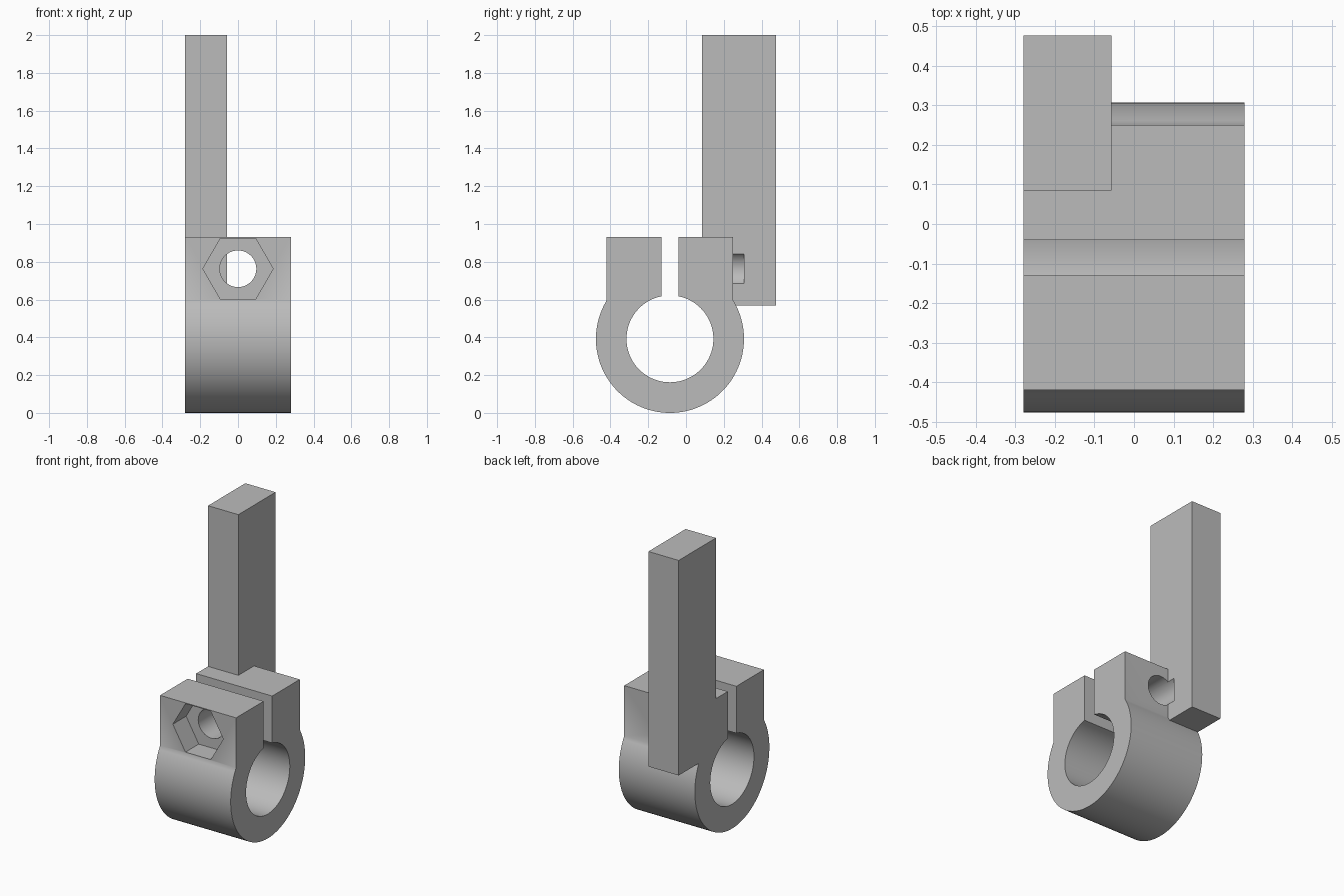
import bpy
import bmesh
from math import sin, cos, asin, pi
from mathutils import Matrix, Vector

cube = bpy.data.objects.get("Cube")
if cube:
    bpy.data.objects.remove(cube, do_unlink=True)

grey = bpy.data.materials.new("plain grey")
grey.use_nodes = True
grey.diffuse_color = (0.5, 0.5, 0.5, 1)
grey.node_tree.nodes["Principled BSDF"].inputs["Base Color"].default_value = (0.5, 0.5, 0.5, 1)

HALF_WIDTH = 0.28
RING_Y, RING_Z = -0.085, 0.392
OUTER, BORE = 0.392, 0.23
LUG, SLOT, LUG_TOP = 0.335, 0.045, 0.93
BOLT_Z = 0.763


def add_object(name, bm):
    bmesh.ops.recalc_face_normals(bm, faces=bm.faces)
    mesh = bpy.data.meshes.new(name)
    bm.to_mesh(mesh)
    bm.free()
    mesh.materials.append(grey)
    obj = bpy.data.objects.new(name, mesh)
    bpy.context.collection.objects.link(obj)
    return obj


def box(name, low, high):
    low, high = Vector(low), Vector(high)
    bm = bmesh.new()
    bmesh.ops.create_cube(bm, size=1, matrix=Matrix.Translation((low + high) / 2)
                          @ Matrix.Diagonal((high - low).to_4d()))
    return add_object(name, bm)


def bolt_prism(name, sides, radius, y0, y1):
    """Prism along y, with a corner pointing along x."""
    bm = bmesh.new()
    ring = [bm.verts.new((radius * cos(2 * pi * i / sides), y0,
                          BOLT_Z + radius * sin(2 * pi * i / sides))) for i in range(sides)]
    face = bm.faces.new(ring)
    new = bmesh.ops.extrude_face_region(bm, geom=[face])["geom"]
    bmesh.ops.translate(bm, vec=(0, y1 - y0, 0),
                        verts=[v for v in new if isinstance(v, bmesh.types.BMVert)])
    return add_object(name, bm)


def arc(radius, half_gap, steps):
    """Arc round the ring's underside, from the back of the gap to its front."""
    gap = asin(half_gap / radius)
    angles = [gap + (2 * pi - 2 * gap) * i / steps for i in range(steps + 1)]
    return [(RING_Y + radius * sin(a), RING_Z + radius * cos(a)) for a in angles]


def combine(target, tool, operation):
    mod = target.modifiers.new(operation.lower(), 'BOOLEAN')
    mod.operation = operation
    mod.solver = 'EXACT'
    mod.object = tool
    bpy.context.view_layer.objects.active = target
    bpy.ops.object.modifier_apply(modifier=mod.name)
    bpy.data.objects.remove(tool, do_unlink=True)


# Split clamp: outer ring and lugs, then back round the bore through the slot
profile = [(RING_Y + SLOT, LUG_TOP), (RING_Y + LUG, LUG_TOP)]
profile += arc(OUTER, LUG, 72)
profile += [(RING_Y - LUG, LUG_TOP), (RING_Y - SLOT, LUG_TOP)]
profile += reversed(arc(BORE, SLOT, 80))
bm = bmesh.new()
face = bm.faces.new([bm.verts.new((-HALF_WIDTH, y, z)) for y, z in profile])
new = bmesh.ops.extrude_face_region(bm, geom=[face])["geom"]
bmesh.ops.translate(bm, vec=(2 * HALF_WIDTH, 0, 0),
                    verts=[v for v in new if isinstance(v, bmesh.types.BMVert)])
clamp = add_object("clamp_with_bar", bm)

# Upright bar joined to the rear lug
combine(clamp, box("bar", (-HALF_WIDTH, 0.085, 0.568), (-0.057, 0.477, 2)), 'UNION')

# Bolt hole, running a little way into the bar, and the nut pocket
combine(clamp, bolt_prism("bolt_hole", 48, 0.097, -0.6, 0.307), 'DIFFERENCE')
combine(clamp, bolt_prism("nut_pocket", 6, 0.186, -0.6, -0.28), 'DIFFERENCE')

bpy.ops.object.select_all(action='DESELECT')
clamp.select_set(True)
bpy.context.view_layer.objects.active = clamp
bpy.ops.object.shade_smooth_by_angle(angle=pi / 6)
